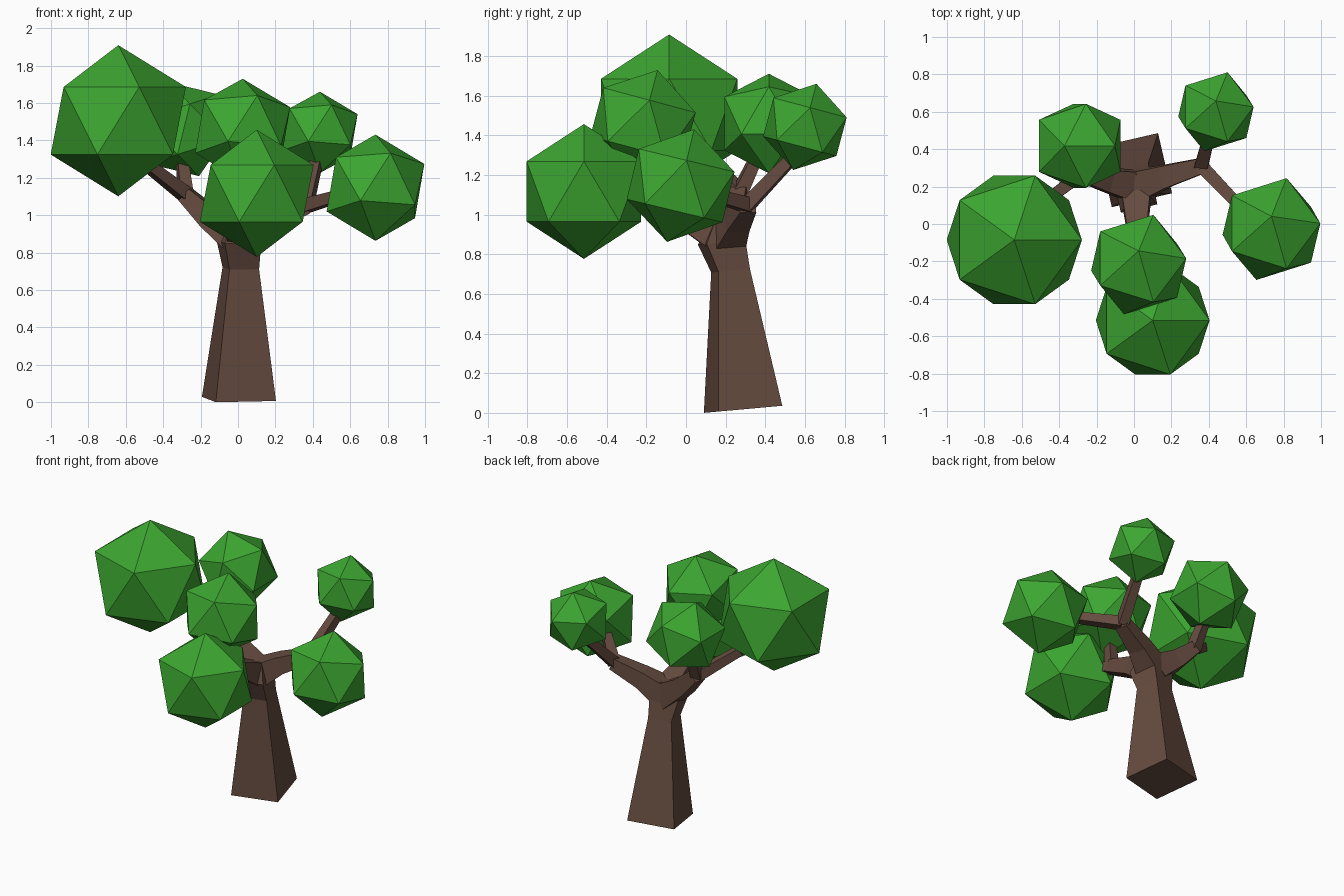
import bpy, bmesh
from math import radians, cos, sin
from mathutils import Vector

if "Cube" in bpy.data.objects:
    bpy.data.objects.remove(bpy.data.objects["Cube"])


def material(name, rgb):
    mat = bpy.data.materials.new(name)
    mat.diffuse_color = (*rgb, 1)
    mat.use_nodes = True
    mat.node_tree.nodes["Principled BSDF"].inputs["Base Color"].default_value = mat.diffuse_color
    return mat


bark = material("bark", (0.13, 0.07, 0.05))
leaf = material("leaf", (0.045, 0.38, 0.03))


def loft(name, rings):
    """Four-sided solid skinned through a list of square rings."""
    bm = bmesh.new()
    loops = [[bm.verts.new(p) for p in ring] for ring in rings]
    for low, high in zip(loops, loops[1:]):
        for i in range(4):
            j = (i + 1) % 4
            bm.faces.new((low[i], low[j], high[j], high[i]))
    bm.faces.new(loops[0][::-1])
    bm.faces.new(loops[-1])
    bmesh.ops.recalc_face_normals(bm, faces=bm.faces)
    mesh = bpy.data.meshes.new(name)
    bm.to_mesh(mesh)
    bm.free()
    mesh.materials.append(bark)
    bpy.context.collection.objects.link(bpy.data.objects.new(name, mesh))


def square(centre, half, u, v):
    return [centre + half * (a * u + b * v)
            for a, b in ((-1, -1), (1, -1), (1, 1), (-1, 1))]


def limb(name, stations):
    """Square tapered branch through (x, y, z, half width) stations."""
    pts = [Vector(s[:3]) for s in stations]
    rings = []
    for i, s in enumerate(stations):
        t = (pts[min(i + 1, len(pts) - 1)] - pts[max(i - 1, 0)]).normalized()
        u = t.cross(Vector((0, 0, 1))).normalized()
        rings.append(square(pts[i], s[3], u, u.cross(t)))
    loft(name, rings)


def foliage(name, centre, radius, tilt_x=0, tilt_y=0):
    bpy.ops.mesh.primitive_ico_sphere_add(
        subdivisions=1, radius=radius, location=centre,
        rotation=(radians(tilt_x), radians(tilt_y), 0))
    ob = bpy.context.object
    ob.name = name
    ob.data.materials.append(leaf)


# Trunk: turned square rings, slightly sloped front to back
turn = radians(13)
u = Vector((cos(turn), sin(turn), 0.09 * sin(turn)))
v = Vector((-sin(turn), cos(turn), 0.09 * cos(turn)))
trunk = [(0.005, 0.288, 0.018, 0.165), (0.015, 0.225, 0.717, 0.0815),
         (0.005, 0.18, 0.86, 0.1), (0.01, 0.195, 0.97, 0.065)]
loft("trunk", [square(Vector(s[:3]), s[3], u, v) for s in trunk])

# Three main limbs, each splitting into two twigs
fork = (0.01, 0.2, 0.87, 0.085)
forks = {
    "left": ((-0.15, 0.235, 0.985, 0.06), (-0.28, 0.27, 1.11, 0.042),
             (-0.5, 0.1, 1.28), (-0.3, 0.36, 1.3)),
    "right": ((0.17, 0.255, 0.97, 0.06), (0.36, 0.31, 1.05, 0.042),
              (0.6, 0.06, 1.12), (0.42, 0.54, 1.29)),
    "front": ((0.015, 0.02, 0.97, 0.06), (0.03, -0.19, 1.06, 0.042),
              (0.08, -0.4, 1.1), (0.03, -0.21, 1.27)),
}
for side, (mid, node, *ends) in forks.items():
    limb(side + "_limb", [fork, mid, node])
    for n, end in enumerate(ends, 1):
        limb(f"{side}_twig_{n}", [(*node[:3], 0.036), (*end, 0.028)])

# Leaf clumps
foliage("left_foliage", (-0.64, -0.085, 1.505), 0.404)
foliage("front_foliage", (0.1, -0.515, 1.117), 0.34)
foliage("upper_front_foliage", (0.025, -0.217, 1.455), 0.284, tilt_x=-15)
foliage("right_foliage", (0.735, -0.027, 1.147), 0.292, tilt_x=-13.5)
foliage("back_right_foliage", (0.438, 0.6, 1.443), 0.225, tilt_x=-15)
foliage("back_left_foliage", (-0.29, 0.418, 1.46), 0.264, tilt_y=-18)
